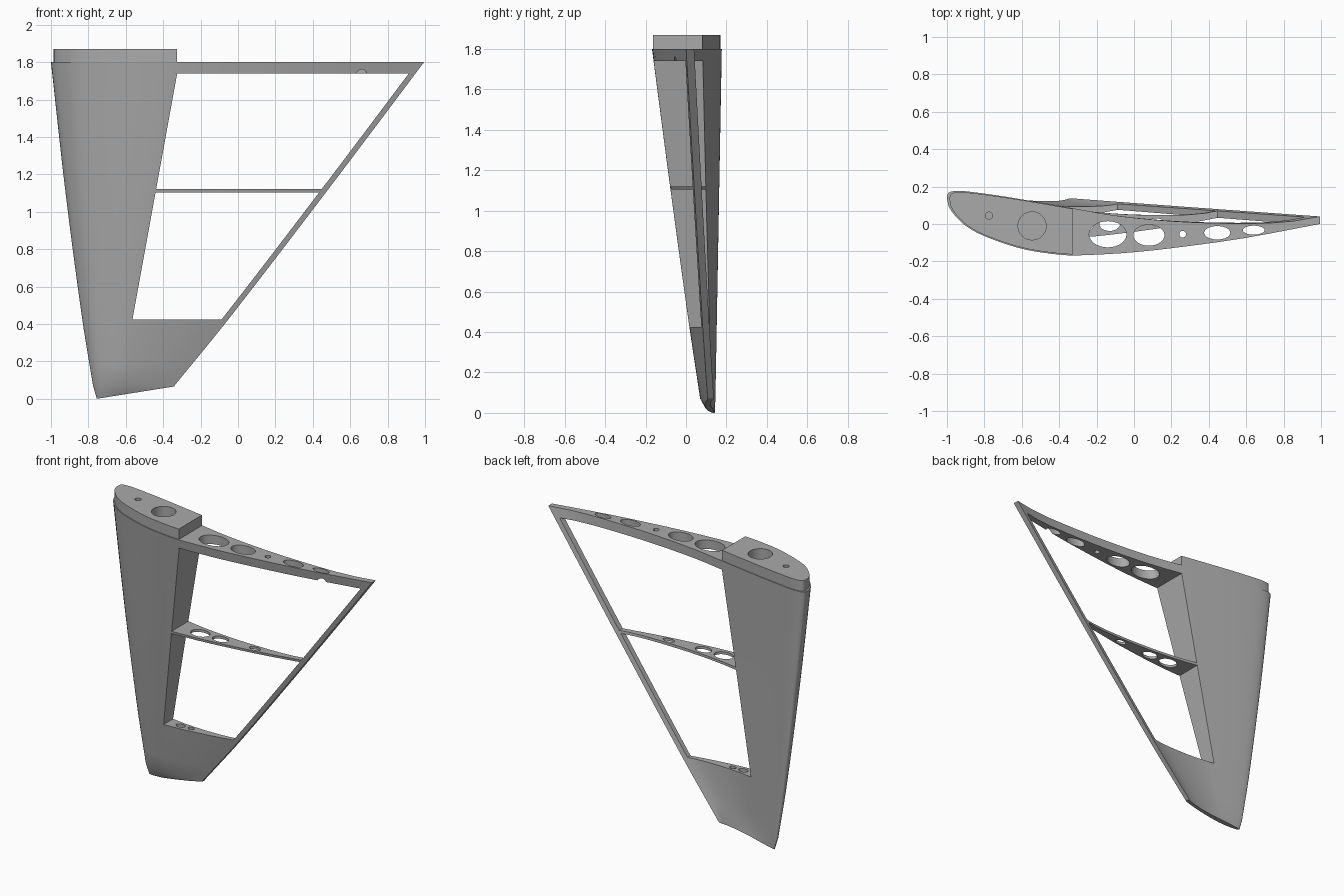
import bpy, bmesh, math

if "Cube" in bpy.data.objects:
    bpy.data.objects.remove(bpy.data.objects["Cube"])

grey = bpy.data.materials.new("plain_grey")
grey.diffuse_color = (0.40, 0.40, 0.40, 1)
grey.use_nodes = True
grey.node_tree.nodes["Principled BSDF"].inputs["Base Color"].default_value = grey.diffuse_color

# Root aerofoil (x, y), leading edge to trailing edge
UPPER = [(-1, .14), (-.997, .16), (-.98, .173), (-.94, .177), (-.88, .173), (-.7, .148), (-.5, .115), (-.33, .085),
         (-.1, .045), (.2, .015), (.5, .003), (.8, .008), (1, .04)]
LOWER = [(-1, .14), (-.995, .105), (-.97, .06), (-.9, -.01), (-.8, -.065), (-.6, -.133), (-.4, -.165),
         (-.3, -.169), (0, -.152), (.3, -.118), (.6, -.075), (1, 0)]
LEAD = [(.07, -.775), (.42, -.832), (1.11, -.923), (1.8, -1)]
TRAIL = [(.07, -.34), (.42, -.055), (1.11, .475), (1.8, .995)]


def curve(pts, v):
    """Smooth interpolation through a short list of points."""
    i = 0
    while i < len(pts) - 2 and v > pts[i + 1][0]:
        i += 1
    slope = lambda a, b: (pts[b][1] - pts[a][1]) / (pts[b][0] - pts[a][0])
    h = pts[i + 1][0] - pts[i][0]
    t = (v - pts[i][0]) / h
    m0 = slope(max(i - 1, 0), i + 1)
    m1 = slope(i, min(i + 2, len(pts) - 1))
    return ((2*t**3 - 3*t*t + 1) * pts[i][1] + (t**3 - 2*t*t + t) * h * m0
            + (3*t*t - 2*t**3) * pts[i + 1][1] + (t**3 - t*t) * h * m1)


def outline(end=1.0, n=28):
    """Closed root outline from nose to x = end, as (x, y, is_upper)."""
    xs = [-1 + (end + 1) * (i / n) ** 2 for i in range(n + 1)]
    return ([(x, curve(UPPER, x), True) for x in reversed(xs)]
            + [(x, curve(LOWER, x), False) for x in xs[1:]])


def ring(z):
    """Wing section at height z."""
    a, b = curve(LEAD, z), curve(TRAIL, z)
    s, f = (b - a) / 2, (1.8 - z) / 1.73
    top = .175 - .03 * f
    return [(a + (x + 1) * s, top + (y - .175) * s + (.022 * f * ((x + 1) / 2) ** 2 if up else 0), z)
            for x, y, up in outline()]


def loft(name, rings):
    bm = bmesh.new()
    vs = [[bm.verts.new(p) for p in r] for r in rings]
    n = len(vs[0])
    for lo, hi in zip(vs, vs[1:]):
        for i in range(n):
            j = (i + 1) % n
            bm.faces.new((lo[i], lo[j], hi[j], hi[i]))
    bm.faces.new(vs[0])
    bm.faces.new(vs[-1])
    bmesh.ops.recalc_face_normals(bm, faces=bm.faces)
    me = bpy.data.meshes.new(name)
    bm.to_mesh(me)
    bm.free()
    me.materials.append(grey)
    ob = bpy.data.objects.new(name, me)
    bpy.context.collection.objects.link(ob)
    return ob


def hole(x, y, rx, ry, z0, z1):
    """Elliptical cutter running along z."""
    return loft("hole_cutter", [[(x + rx * math.cos(k * math.pi / 16), y + ry * math.sin(k * math.pi / 16), z)
                                 for k in range(32)] for z in (z0, z1)])


def window(z0, z1):
    """Cutter for an opening between nose box, ribs and trailing strip."""
    web = lambda z: -.565 + .24 * (z - .42) / 1.32
    zs = [z0 + (z1 - z0) * i / 8 for i in range(9)]
    prof = [(web(z0), z0), (web(z1), z1)] + [(curve(TRAIL, z) - .036, z) for z in reversed(zs)]
    return loft("window_cutter", [[(x, y, z) for x, z in prof] for y in (-.5, .5)])


def cut(ob, cutters):
    for c in cutters:
        m = ob.modifiers.new("cut", 'BOOLEAN')
        m.operation, m.solver, m.object = 'DIFFERENCE', 'EXACT', c
    dg = bpy.context.evaluated_depsgraph_get()
    dg.update()
    me = bpy.data.meshes.new_from_object(ob.evaluated_get(dg))
    ob.modifiers.clear()
    ob.data = me
    for c in cutters:
        bpy.data.objects.remove(c)


def smooth(ob):
    bpy.ops.object.select_all(action='DESELECT')
    ob.select_set(True)
    bpy.context.view_layer.objects.active = ob
    bpy.ops.object.shade_smooth_by_angle(angle=math.radians(30))


# Wing shell with a slanted, pinched tip
base = ring(.07)
tip = []
for x, y, z in base:
    u = (x + .775) / .435
    tip.append((-.755 + .415 * u, .142 + (y - .145) * (.45 + .45 * u), .066 * u))
wing = loft("wing", [tip] + [ring(.07 + 1.73 * i / 16) for i in range(17)])

# Openings, rib lightening holes and spar bores
cutters = [window(.425, 1.104), window(1.121, 1.74)]
for x, y, rx, ry in [(-.14, -.055, .1, .07), (.08, -.06, .083, .056), (.26, -.055, .018, .018),
                     (.445, -.047, .07, .036), (.64, -.033, .058, .024)]:
    cutters.append(hole(x, y, rx, ry, 1.7, 1.85))
for x, y, rx, ry in [(-.28, 0, .065, .047), (-.13, 0, .055, .037), (.12, .01, .04, .02)]:
    cutters.append(hole(x, y, rx, ry, 1.08, 1.15))
for x, y, rx, ry in [(-.47, .063, .032, .022), (-.395, .066, .022, .016)]:
    cutters.append(hole(x, y, rx, ry, .38, .46))
bores = [(-.545, -.01, .075), (-.775, .045, .019)]
cutters += [hole(x, y, r, r, 1.5, 1.85) for x, y, r in bores]
cut(wing, cutters)
smooth(wing)

# Root mounting block, slightly inset from the wing skin
block_ring = [(-.325 + (x + .325) * .98, y * .96, 0) for x, y, up in outline(-.325)]
block = loft("root_block", [[(x, y, z) for x, y, _ in block_ring] for z in (1.8, 1.87)])
cut(block, [hole(x, y, r, r, 1.7, 1.95) for x, y, r in bores])
smooth(block)
